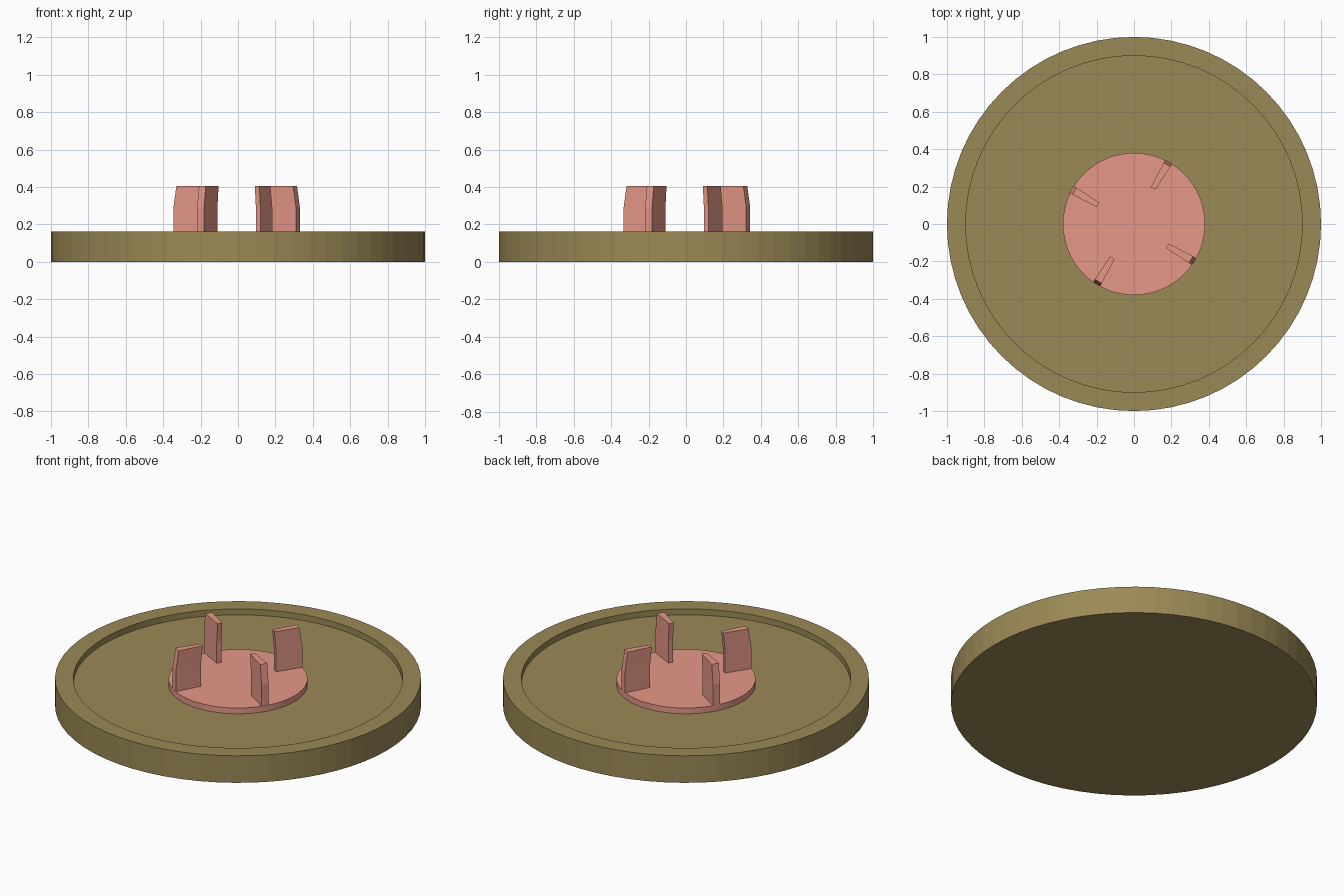
import bpy, bmesh, math
from mathutils import Matrix, Vector

if "Cube" in bpy.data.objects:
    bpy.data.objects.remove(bpy.data.objects["Cube"])

SEG = 64


def material(name, rgb):
    m = bpy.data.materials.new(name)
    m.diffuse_color = (*rgb, 1)
    m.use_nodes = True
    m.node_tree.nodes["Principled BSDF"].inputs["Base Color"].default_value = m.diffuse_color
    return m


def make_object(name, bm, mat):
    bmesh.ops.recalc_face_normals(bm, faces=bm.faces)
    me = bpy.data.meshes.new(name)
    bm.to_mesh(me)
    bm.free()
    me.materials.append(mat)
    ob = bpy.data.objects.new(name, me)
    bpy.context.collection.objects.link(ob)
    return ob


def skin(bm, rings):
    """Join neighbouring rings with quads and cap both ends."""
    for lo, hi in zip(rings, rings[1:]):
        n = len(lo)
        for i in range(n):
            j = (i + 1) % n
            bm.faces.new((lo[i], lo[j], hi[j], hi[i]))
    bm.faces.new(rings[0])
    bm.faces.new(rings[-1])


def lathe(name, profile, mat):
    """Stack rings of (radius, z)."""
    bm = bmesh.new()
    angles = [2 * math.pi * i / SEG for i in range(SEG)]
    skin(bm, [[bm.verts.new((r * math.cos(a), r * math.sin(a), z)) for a in angles]
              for r, z in profile])
    return make_object(name, bm, mat)


def prong(name, angle, offset, mat):
    """Radial wedge, upright below and leaning inward at the top."""
    bm = bmesh.new()
    rings = []
    # z, inner radius, outer radius
    for z, r0, r1 in ((0.155, 0.226, 0.38), (0.29, 0.226, 0.38), (0.405, 0.215, 0.362)):
        rings.append([bm.verts.new(p) for p in (
            (r0, -0.014, z), (r1, -0.021, z), (r1, 0.021, z), (r0, 0.014, z))])
    skin(bm, rings)
    place = Matrix.Translation(Vector((*offset, 0))) @ Matrix.Rotation(angle, 4, 'Z')
    bmesh.ops.transform(bm, matrix=place, verts=bm.verts)
    return make_object(name, bm, mat)


olive = material("olive", (0.328, 0.254, 0.093))
pink = material("pink", (0.79, 0.318, 0.246))

# shallow dish with raised rim
lathe("dish", [(1, 0), (1, 0.163), (0.9, 0.163), (0.9, 0.127)], olive)

# raised centre disc
lathe("centre_disc", [(0.38, 0.122), (0.38, 0.162)], pink)

# four prongs around the centre, the side pair set slightly forward
for k in range(4):
    shift = (-0.007, 0.005 if k % 2 == 0 else -0.007)
    prong(f"prong_{k + 1}", math.radians(59.5 + 90 * k), shift, pink)
